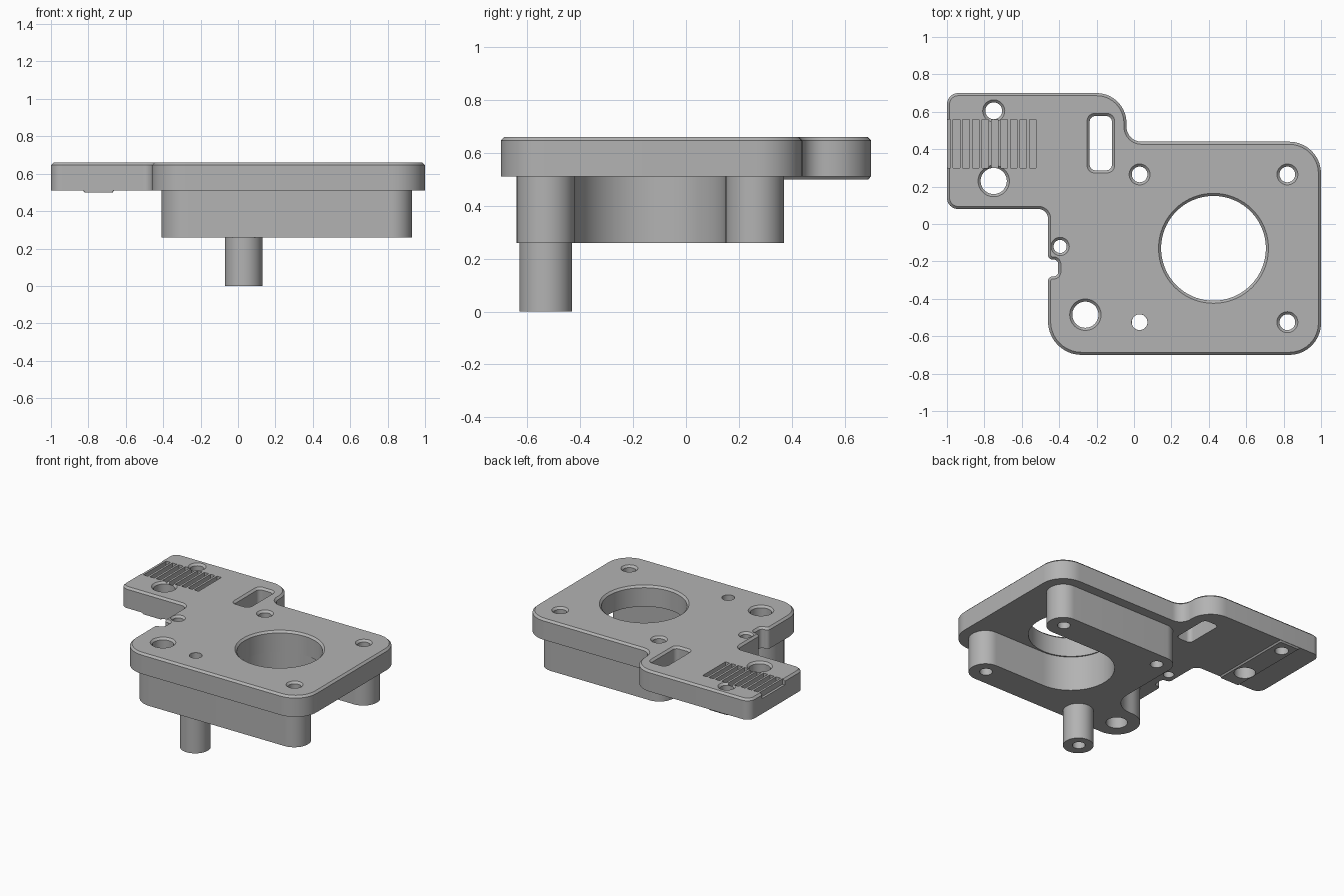
import bpy, bmesh, math
from mathutils import Vector

cube = bpy.data.objects.get("Cube")
if cube:
    bpy.data.objects.remove(cube, do_unlink=True)

BOTTOM, LEDGE, TOP, CHAMFER = 0.26, 0.51, 0.66, 0.014

grey = bpy.data.materials.new("plain grey")
grey.use_nodes = True
grey.diffuse_color = (0.45, 0.45, 0.45, 1)
grey.node_tree.nodes["Principled BSDF"].inputs["Base Color"].default_value = grey.diffuse_color


def rounded(corners, steps=10):
    """Closed outline from (x, y, radius) corners, convex or concave."""
    out = []
    for i, (x, y, r) in enumerate(corners):
        p = Vector((x, y))
        a = (Vector(corners[i - 1][:2]) - p).normalized()
        b = (Vector(corners[(i + 1) % len(corners)][:2]) - p).normalized()
        half = a.angle(b) / 2
        centre = p + (a + b).normalized() * r / math.sin(half)
        t = r / math.tan(half)
        start, end = p + a * t - centre, p + b * t - centre
        sweep = start.angle(end)
        for k in range(steps + 1):
            f = k / steps
            out.append(centre + (start * math.sin((1 - f) * sweep)
                                 + end * math.sin(f * sweep)) / math.sin(sweep))
    return out


def rect(x0, x1, y0, y1, r):
    return rounded([(x0, y0, r), (x1, y0, r), (x1, y1, r), (x0, y1, r)])


def circle(x, y, r, sides=48):
    return [Vector((x + r * math.cos(k * math.tau / sides),
                    y + r * math.sin(k * math.tau / sides))) for k in range(sides)]


def loft(name, sections, chamfer=0):
    """Solid through outlines at given heights, with an optional top chamfer."""
    bm = bmesh.new()
    rings = [[bm.verts.new((p.x, p.y, z)) for p in outline] for outline, z in sections]
    n = len(rings[0])
    for low, high in zip(rings, rings[1:]):
        for i in range(n):
            j = (i + 1) % n
            bm.faces.new((low[i], low[j], high[j], high[i]))
    bm.faces.new(rings[0][::-1])
    cap = bm.faces.new(rings[-1])
    bmesh.ops.recalc_face_normals(bm, faces=bm.faces)
    if chamfer:
        bmesh.ops.bevel(bm, geom=list(cap.edges), offset=chamfer, segments=1, affect='EDGES')
    mesh = bpy.data.meshes.new(name)
    bm.to_mesh(mesh)
    bm.free()
    mesh.materials.append(grey)
    obj = bpy.data.objects.new(name, mesh)
    bpy.context.collection.objects.link(obj)
    return obj


def activate(obj):
    bpy.ops.object.select_all(action='DESELECT')
    obj.select_set(True)
    bpy.context.view_layer.objects.active = obj


def cut(obj, cutters):
    activate(obj)
    for c in cutters:
        mod = obj.modifiers.new("cut", 'BOOLEAN')
        mod.operation, mod.solver, mod.object = 'DIFFERENCE', 'EXACT', c
        bpy.ops.object.modifier_apply(modifier=mod.name)


def hole(x, y, r, flare=CHAMFER, sides=48):
    """Through-hole cutter that widens at the top surface."""
    c = loft("hole_cutter", [(circle(x, y, r, sides), -0.1),
                             (circle(x, y, r, sides), TOP - flare),
                             (circle(x, y, r + 2 * flare, sides), TOP + flare)])
    c.hide_render = True
    return c


# Top plate with its side tongue and small edge notch
plate = loft("mount_plate", [(o, z) for z in (LEDGE, TOP) for o in [rounded([
    (-0.46, -0.7, 0.18), (1, -0.7, 0.17), (1, 0.44, 0.17), (-0.04, 0.44, 0.08),
    (-0.04, 0.7, 0.16), (-1, 0.7, 0.06), (-1, 0.08, 0.06), (-0.46, 0.08, 0.05),
    (-0.46, -0.19, 0.025), (-0.405, -0.19, 0.025), (-0.405, -0.28, 0.025),
    (-0.46, -0.28, 0.025)])]], CHAMFER)

# Lower block: two arms around a round-ended slot, plus a corner boss
block_outline = rounded([
    (-0.41, -0.64, 0.15), (0.93, -0.64, 0.109), (0.93, -0.42, 0.109),
    (0.14, -0.42, 0.284), (0.14, 0.15, 0.284), (0.93, 0.15, 0.109),
    (0.93, 0.37, 0.109), (-0.08, 0.37, 0.109), (-0.08, -0.33, 0.16),
    (-0.41, -0.33, 0.15)], 16)
block = loft("lower_block", [(block_outline, BOTTOM), (block_outline, LEDGE + 0.002)])

# Hollow post under the block
post = loft("standoff_post", [(circle(0.03, -0.53, 0.1), 0),
                              (circle(0.03, -0.53, 0.1), BOTTOM + 0.002)])

# Shallow pad under the tongue
pad = loft("tongue_pad", [(rect(-0.82, -0.67, 0.08, 0.69, 0.01), LEDGE - 0.01),
                          (rect(-0.83, -0.66, 0.08, 0.7, 0.01), LEDGE + 0.002)])

# Holes
screws = [hole(x, y, 0.042) for x, y in ((0.03, 0.265), (0.82, 0.265), (0.82, -0.525))]
screws.append(hole(-0.26, -0.485, 0.07))
post_hole = hole(0.03, -0.525, 0.042, 0.0005)
tongue_holes = [hole(-0.75, 0.605, 0.045), hole(-0.75, 0.23, 0.07)]
others = [hole(-0.395, -0.12, 0.035), hole(0.425, -0.13, 0.28, CHAMFER, 96)]

# Rounded rectangular window
window = loft("window_cutter", [(rect(-0.237, -0.118, 0.287, 0.577, 0.03), 0.4),
                                (rect(-0.237, -0.118, 0.287, 0.577, 0.03), TOP - CHAMFER),
                                (rect(-0.265, -0.09, 0.259, 0.605, 0.05), TOP + CHAMFER)])

# Row of grooves across the tongue
grooves = []
for i in range(10):
    x = -0.56 - i * 0.0508
    slot = [Vector(p) for p in ((x, 0.3), (x + 0.035, 0.3), (x + 0.035, 0.56), (x, 0.56))]
    grooves.append(loft("groove_cutter", [(slot, TOP - 0.04), (slot, TOP + 0.05)]))

cut(plate, screws + [post_hole] + tongue_holes + others + [window] + grooves)
cut(block, screws + [post_hole])
cut(post, [post_hole])
cut(pad, tongue_holes)

for c in screws + [post_hole] + tongue_holes + others + [window] + grooves:
    bpy.data.objects.remove(c, do_unlink=True)

for obj in (plate, block, post, pad):
    activate(obj)
    bpy.ops.object.shade_smooth_by_angle(angle=math.radians(30))
